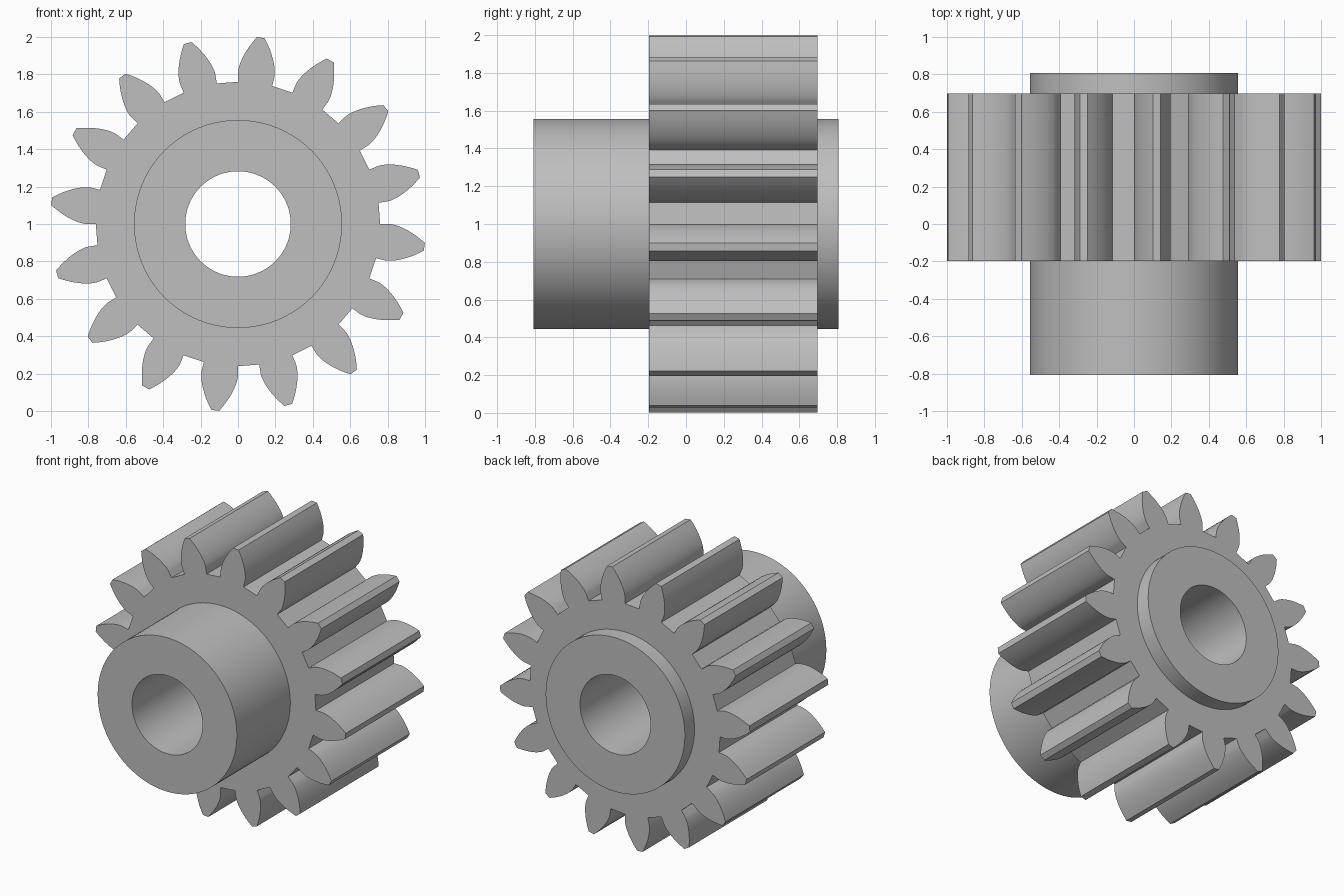
import bpy, bmesh
from math import sin, cos, atan, sqrt, pi, radians

if "Cube" in bpy.data.objects:
    bpy.data.objects.remove(bpy.data.objects["Cube"])

TEETH = 16
PITCH = 2 * pi / TEETH
CENTRE = radians(6.95)         # angle of the first tooth from the vertical
HALF = radians(6.95)           # half width of a tooth at its root
ROOT, BASE, TIP = 0.76, 0.81, 1.004
HUB_R, BORE_R, HUB_Y = 0.556, 0.282, 0.807
FACE_Y0, FACE_Y1 = -0.197, 0.697

grey = bpy.data.materials.new("steel grey")
grey.diffuse_color = (0.52, 0.52, 0.52, 1)
grey.use_nodes = True
grey.node_tree.nodes["Principled BSDF"].inputs["Base Color"].default_value = grey.diffuse_color


def polar(r, a, y):
    """Point at radius r and clockwise angle a from the top."""
    return (r * sin(a), y, 1 + r * cos(a))


def finish(name, bm):
    bmesh.ops.remove_doubles(bm, verts=bm.verts, dist=1e-5)
    bmesh.ops.recalc_face_normals(bm, faces=bm.faces)
    mesh = bpy.data.meshes.new(name)
    bm.to_mesh(mesh)
    bm.free()
    mesh.materials.append(grey)
    ob = bpy.data.objects.new(name, mesh)
    bpy.context.collection.objects.link(ob)
    bpy.ops.object.select_all(action='DESELECT')
    ob.select_set(True)
    bpy.context.view_layer.objects.active = ob
    bpy.ops.object.shade_smooth_by_angle(angle=radians(30))


# Hub: a tube, with its rectangular section swept around the axis
bm = bmesh.new()
SEG = 96
section = [(BORE_R, -HUB_Y), (HUB_R, -HUB_Y), (HUB_R, HUB_Y), (BORE_R, HUB_Y)]
rings = [[bm.verts.new(polar(r, 2 * pi * i / SEG, y)) for r, y in section]
         for i in range(SEG)]
for i in range(SEG):
    a, b = rings[i], rings[(i + 1) % SEG]
    for j in range(4):
        k = (j + 1) % 4
        bm.faces.new((a[j], a[k], b[k], b[j]))
finish("hub", bm)

# Tooth flank: radial up to the base circle, then an involute to the tip
flank = [(ROOT, HALF)]
STEPS = 10
for i in range(STEPS + 1):
    r = BASE + (TIP - BASE) * (i / STEPS) ** 1.5
    t = sqrt(max((r / BASE) ** 2 - 1, 0))
    flank.append((r, HALF - (t - atan(t))))
tooth = [(r, -a) for r, a in flank] + [(r, a) for r, a in reversed(flank)]

# Gear wheel: each pitch is a tooth sector and a gap sector, extruded in y
bm = bmesh.new()
INNER = HUB_R - 0.02           # runs slightly into the hub
for n in range(TEETH):
    c = CENTRE + n * PITCH
    under = [(INNER, HALF * (1 - i / 2)) for i in range(5)]
    gap = [(ROOT, HALF), (ROOT, PITCH - HALF),
           (INNER, PITCH - HALF), (INNER, HALF)]
    for outline in (tooth + under, gap):
        bm.faces.new([bm.verts.new(polar(r, c + a, FACE_Y0)) for r, a in outline])
bmesh.ops.remove_doubles(bm, verts=bm.verts, dist=1e-5)
ext = bmesh.ops.extrude_face_region(bm, geom=bm.faces[:], use_keep_orig=True)
new_verts = [g for g in ext["geom"] if isinstance(g, bmesh.types.BMVert)]
bmesh.ops.translate(bm, verts=new_verts, vec=(0, FACE_Y1 - FACE_Y0, 0))
finish("gear_wheel", bm)
